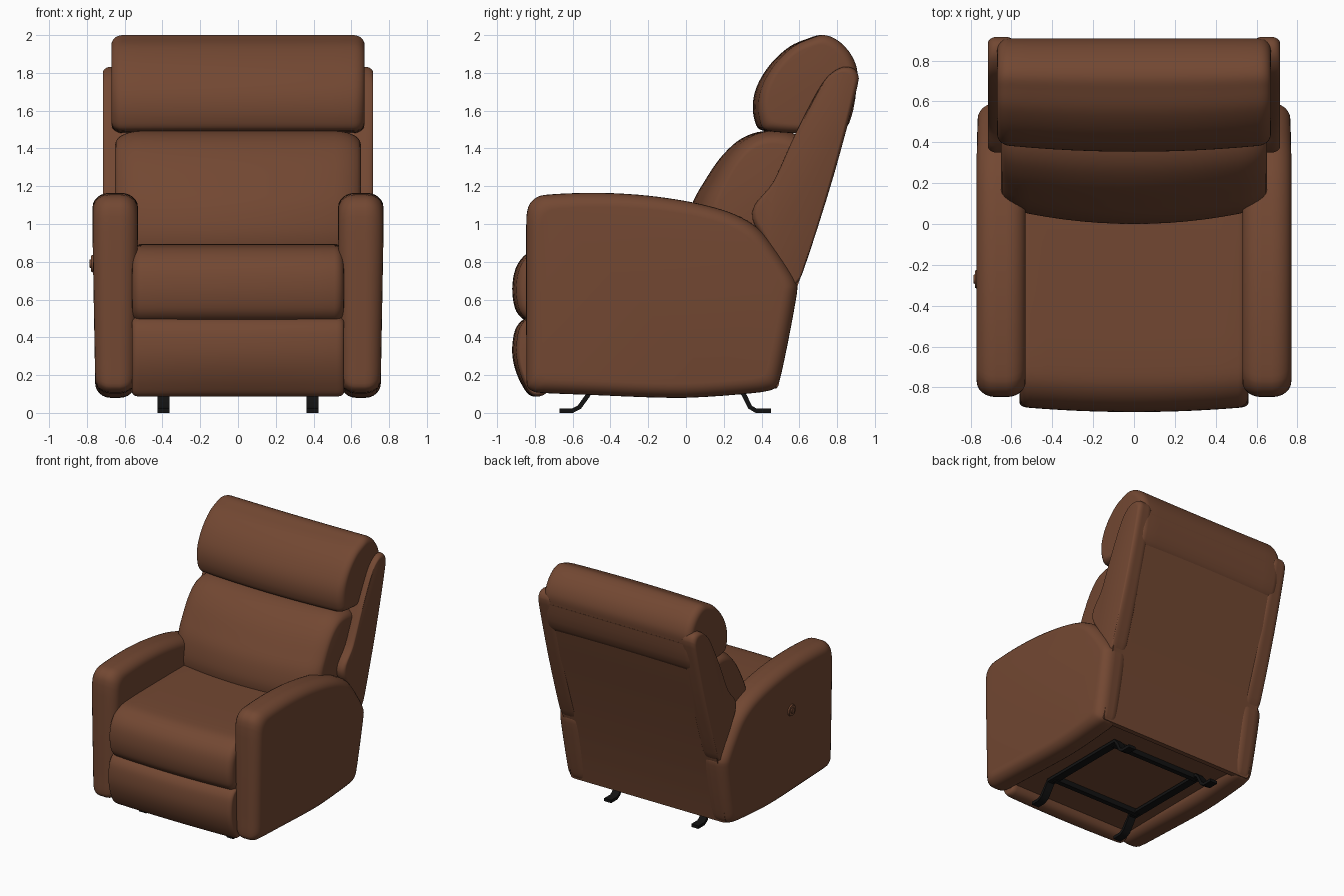
import bpy, bmesh, math
from mathutils import Vector
from mathutils.geometry import interpolate_bezier

cube = bpy.data.objects.get("Cube")
if cube:
    bpy.data.objects.remove(cube, do_unlink=True)


def material(name, rgb, roughness):
    mat = bpy.data.materials.new(name)
    mat.use_nodes = True
    mat.diffuse_color = (*rgb, 1)
    shader = mat.node_tree.nodes["Principled BSDF"]
    shader.inputs["Base Color"].default_value = (*rgb, 1)
    shader.inputs["Roughness"].default_value = roughness
    return mat


LEATHER = material("brown leather", (0.17, 0.064, 0.032), 0.6)
METAL = material("black metal", (0.006, 0.006, 0.006), 0.5)


def rounded(points, steps=5):
    """Closed smooth outline through the points; handles stay short beside tight corners."""
    pts = [Vector(p) for p in points]
    n = len(pts)
    lens = [(pts[(i + 1) % n] - pts[i]).length for i in range(n)]
    dirs = [(pts[(i + 1) % n] - pts[i]).normalized() for i in range(n)]
    tangents = [(dirs[i - 1] + dirs[i]).normalized() for i in range(n)]
    reach = [0.35 * min(lens[i - 1], lens[i]) for i in range(n)]
    out = []
    for i in range(n):
        j = (i + 1) % n
        curve = interpolate_bezier(pts[i], pts[i] + tangents[i] * reach[i],
                                   pts[j] - tangents[j] * reach[j], pts[j], steps + 1)
        out += [Vector(c[:2]) for c in curve[:-1]]
    return out


def finish(name, bm, mat):
    bmesh.ops.recalc_face_normals(bm, faces=bm.faces)
    mesh = bpy.data.meshes.new(name)
    bm.to_mesh(mesh)
    bm.free()
    mesh.materials.append(mat)
    obj = bpy.data.objects.new(name, mesh)
    bpy.context.collection.objects.link(obj)
    bpy.ops.object.select_all(action='DESELECT')
    obj.select_set(True)
    bpy.context.view_layer.objects.active = obj
    bpy.ops.object.shade_smooth_by_angle(angle=math.radians(40))
    return obj


def loft(name, profile, x0, x1, edge=0.0, inset=0.0, crown=0.0, smooth=True, mat=LEATHER):
    """Sweep a (y, z) profile along x with rounded ends and a front that bulges by crown."""
    outline = rounded(profile) if smooth else [Vector(p) for p in profile]
    ys, zs = [p.x for p in outline], [p.y for p in outline]
    cy, cz = (min(ys) + max(ys)) / 2, (min(zs) + max(zs)) / 2
    hy, hz = (max(ys) - min(ys)) / 2, (max(zs) - min(zs)) / 2
    ends = []
    if edge:
        for k in range(7):
            a = k / 6 * math.pi / 2
            ends.append((edge * (1 - math.cos(a)), inset * (1 - math.sin(a))))
    else:
        ends = [(0, 0)]
    width = x1 - x0
    middle = [(edge + (width - 2 * edge) * k / 12, 0) for k in range(1, 12)]
    stations = ends + middle + [(width - dx, d) for dx, d in reversed(ends)]
    bm = bmesh.new()
    rings = []
    for dx, d in stations:
        bulge = crown * (2 * dx / width - 1) ** 2
        ring = []
        for p in outline:
            y = cy + (p.x - cy) * (1 - d / hy)
            z = cz + (p.y - cz) * (1 - d / hz)
            y += bulge * (cy + hy - p.x) / (2 * hy)
            ring.append(bm.verts.new((x0 + dx, y, z)))
        rings.append(ring)
    n = len(outline)
    for a, b in zip(rings, rings[1:]):
        for i in range(n):
            j = (i + 1) % n
            bm.faces.new((a[i], a[j], b[j], b[i]))
    bm.faces.new(rings[0])
    bm.faces.new(rings[-1])
    return finish(name, bm, mat)


# Cushions
loft("seat_cushion",
     [(-.85, .49), (-.9, .54), (-.92, .66), (-.89, .79), (-.8, .87), (-.65, .89),
      (.2, .89), (.28, .85), (.28, .52), (.2, .48), (-.75, .48)],
     -.56, .56, edge=.05, inset=.045, crown=.025)
loft("footrest",
     [(-.82, .09), (-.87, .15), (-.91, .25), (-.92, .35), (-.9, .45), (-.85, .5),
      (-.78, .5), (-.72, .45), (-.72, .15), (-.75, .1)],
     -.56, .56, edge=.04, inset=.02, crown=.025)
loft("back_cushion",
     [(.03, .84), (.0, .94), (.03, 1.1), (.1, 1.23), (.19, 1.36), (.29, 1.45), (.4, 1.49),
      (.56, 1.48), (.68, 1.4), (.6, 1.1), (.46, .84), (.3, .78)],
     -.65, .65, edge=.14, inset=.07, crown=.08)
loft("headrest",
     [(.39, 1.5), (.36, 1.56), (.355, 1.65), (.38, 1.74), (.45, 1.85), (.55, 1.94), (.64, 1.98),
      (.72, 2.0), (.8, 1.97), (.87, 1.9), (.905, 1.82), (.905, 1.75), (.83, 1.49), (.6, 1.48)],
     -.67, .67, edge=.06, inset=.05, crown=.035)

# Body under the seat and slab behind the cushions
loft("base_body", [(-.76, .15), (-.76, .6), (.45, .6), (.45, .15)], -.58, .58, smooth=False)
loft("back_panel",
     [(.48, .13), (.585, .66), (.775, 1.25), (.905, 1.74), (.8, 1.74), (.5, 1.1), (.4, .6), (.44, .13)],
     -.7, .7, edge=.03, inset=.015, smooth=False)

# Arms and back wings
ARM = [(-.84, .14), (-.845, .3), (-.845, 1.04), (-.825, 1.11), (-.77, 1.15), (-.5, 1.165),
       (-.2, 1.15), (.08, 1.105), (.26, 1.05), (.39, .97), (.5, .83), (.575, .71), (.59, .66),
       (.545, .4), (.495, .17), (.47, .13), (.4, .11), (0, .08), (-.5, .095), (-.8, .11)]
WING = [(.35, 1.06), (.46, 1.22), (.58, 1.48), (.7, 1.71), (.76, 1.79), (.83, 1.83), (.89, 1.82),
        (.915, 1.77), (.78, 1.25), (.6, .7), (.54, .66), (.42, .9)]
for side, label in ((1, "left"), (-1, "right")):
    arm = loft(label + "_arm", ARM, side * .65 - .12, side * .65 + .12, edge=.09, inset=.075)
    for v in arm.data.vertices:
        v.co.x = side * .65 + (v.co.x - side * .65) * min(1, .86 + .15 * v.co.z)
    loft(label + "_back_wing", WING, side * .65 - .065, side * .65 + .065, edge=.04, inset=.03)


# Control button on the right arm
def disc(name, radius, x, depth):
    bm = bmesh.new()
    bmesh.ops.create_cone(bm, cap_ends=True, segments=24, radius1=radius, radius2=radius * .85, depth=depth)
    for v in bm.verts:
        v.co = Vector((x - v.co.z, v.co.x - .27, v.co.y + .79))
    finish(name, bm, LEATHER)


disc("button_rim", .05, -.768, .018)
disc("button_cap", .025, -.778, .014)

# Metal runners with bent feet, joined by cross bars
RUNNER = [(-.67, .012), (-.6, .012), (-.565, .03), (-.525, .085), (-.49, .13),
          (.28, .13), (.31, .09), (.34, .03), (.37, .012), (.45, .012)]


def thicken(path, half):
    pts = [Vector(p) for p in path]
    upper, lower = [], []
    for i, p in enumerate(pts):
        d = (pts[min(i + 1, len(pts) - 1)] - pts[max(i - 1, 0)]).normalized()
        normal = Vector((-d.y, d.x)) * half
        upper.append(p + normal)
        lower.append(p - normal)
    return upper + lower[::-1]


for side, label in ((1, "left"), (-1, "right")):
    loft(label + "_runner", thicken(RUNNER, .012), side * .395 - .032, side * .395 + .032,
         smooth=False, mat=METAL)
for y, label in ((-.44, "front"), (.24, "rear")):
    loft(label + "_cross_bar", [(y - .02, .11), (y + .02, .11), (y + .02, .15), (y - .02, .15)],
         -.4, .4, smooth=False, mat=METAL)
